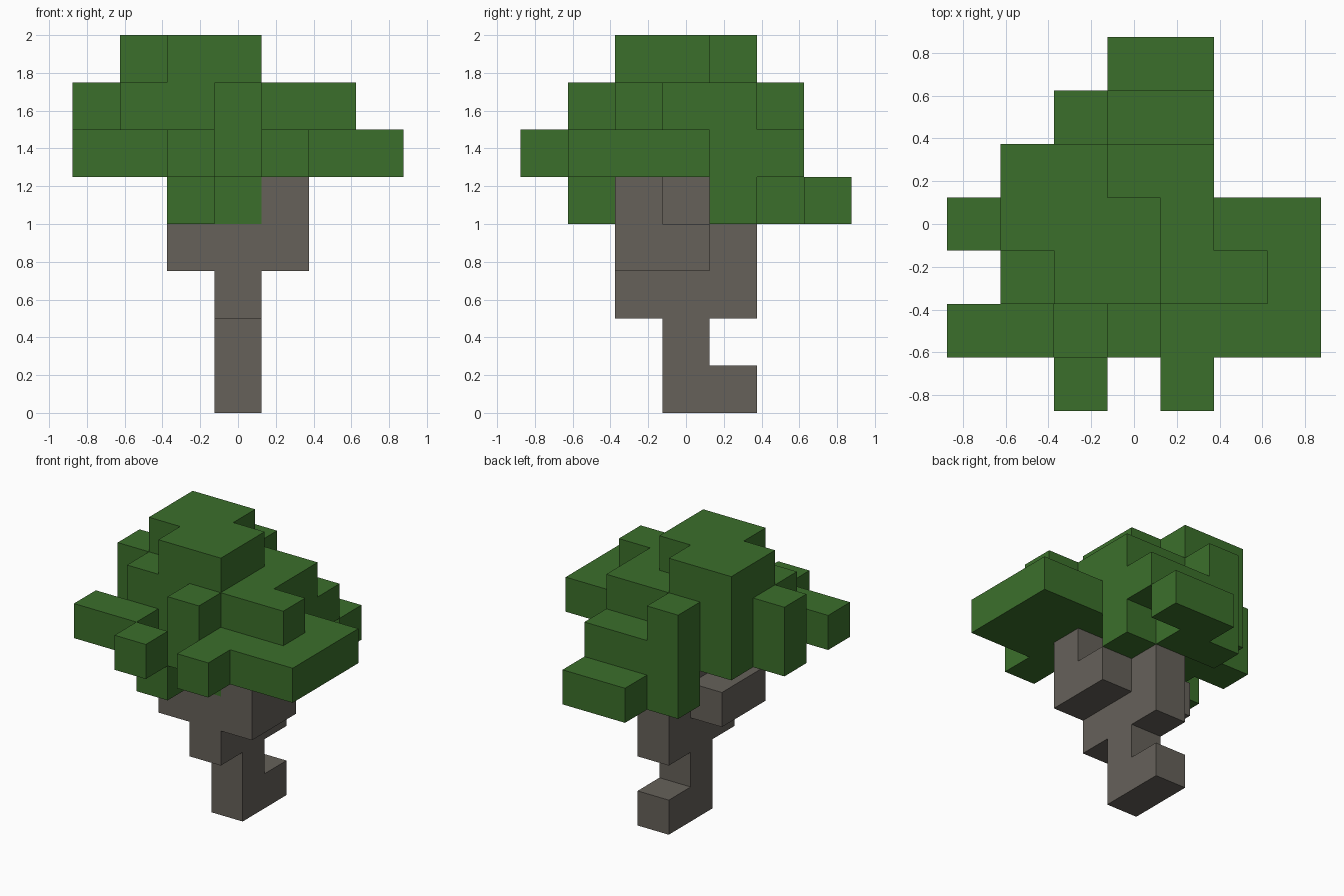
import bpy
import bmesh
import math
from mathutils import Vector

CELL = 0.25
HALF = 3  # cells from the centre to the edge of a layer map

if "Cube" in bpy.data.objects:
    bpy.data.objects.remove(bpy.data.objects["Cube"], do_unlink=True)


def material(name, colour):
    mat = bpy.data.materials.new(name)
    mat.use_nodes = True
    mat.diffuse_color = colour
    mat.node_tree.nodes["Principled BSDF"].inputs["Base Color"].default_value = colour
    return mat


# Layer maps from the ground up: rows run back to front, columns left to right
# of the page. T is trunk, L is leaves.
LAYERS = [
    # root and lower stem
    ["", "", "...T", "...T"],
    ["", "", "", "...T"],
    # branching wood
    ["", "", "...T", "...T", "...T"],
    ["", "", "...T", "..TTT", "..TTT"],
    # lowest leaves around the branch ends
    ["...LL", "..LL", "...LL", "...T", "...LT", "..L"],
    # widest leaf layers
    ["", "..LLL", ".LLLL", "LLLLLLL", ".LLLLLL", "LL.LLLL", "..L.L"],
    ["", "..L", ".LLLL", "LLLLL", ".LLLLL", "...L"],
    # crown
    ["", "", ".LL", ".LLL", "..LL"],
]

cells = {}
for z, rows in enumerate(LAYERS):
    for r, row in enumerate(rows):
        for c, kind in enumerate(row):
            if kind != ".":
                cells[(c - HALF, HALF - r, z)] = kind


def build(name, kind, mat):
    """Join the cells of one kind into a blocky shell of exposed faces."""
    bm = bmesh.new()
    for cell, cell_kind in cells.items():
        if cell_kind != kind:
            continue
        centre = (Vector(cell) + Vector((0, 0, 0.5))) * CELL
        for axis in range(3):
            for sign in (-1, 1):
                n = Vector((0, 0, 0))
                n[axis] = sign
                if tuple(int(a + b) for a, b in zip(cell, n)) in cells:
                    continue
                u = Vector((n.y, n.z, n.x))
                v = n.cross(u)
                corners = (-u - v, u - v, u + v, v - u)
                bm.faces.new([bm.verts.new(centre + (n + k) * CELL / 2)
                              for k in corners])
    bmesh.ops.remove_doubles(bm, verts=bm.verts, dist=CELL / 100)
    # merge neighbouring coplanar squares into larger flat faces
    bmesh.ops.dissolve_limit(bm, angle_limit=math.radians(1),
                             verts=bm.verts, edges=bm.edges)
    mesh = bpy.data.meshes.new(name)
    bm.to_mesh(mesh)
    bm.free()
    mesh.materials.append(mat)
    obj = bpy.data.objects.new(name, mesh)
    bpy.context.collection.objects.link(obj)
    return obj


build("trunk", "T", material("bark grey", (0.133, 0.120, 0.102, 1)))
build("leaves", "L", material("leaf green", (0.044, 0.159, 0.024, 1)))
